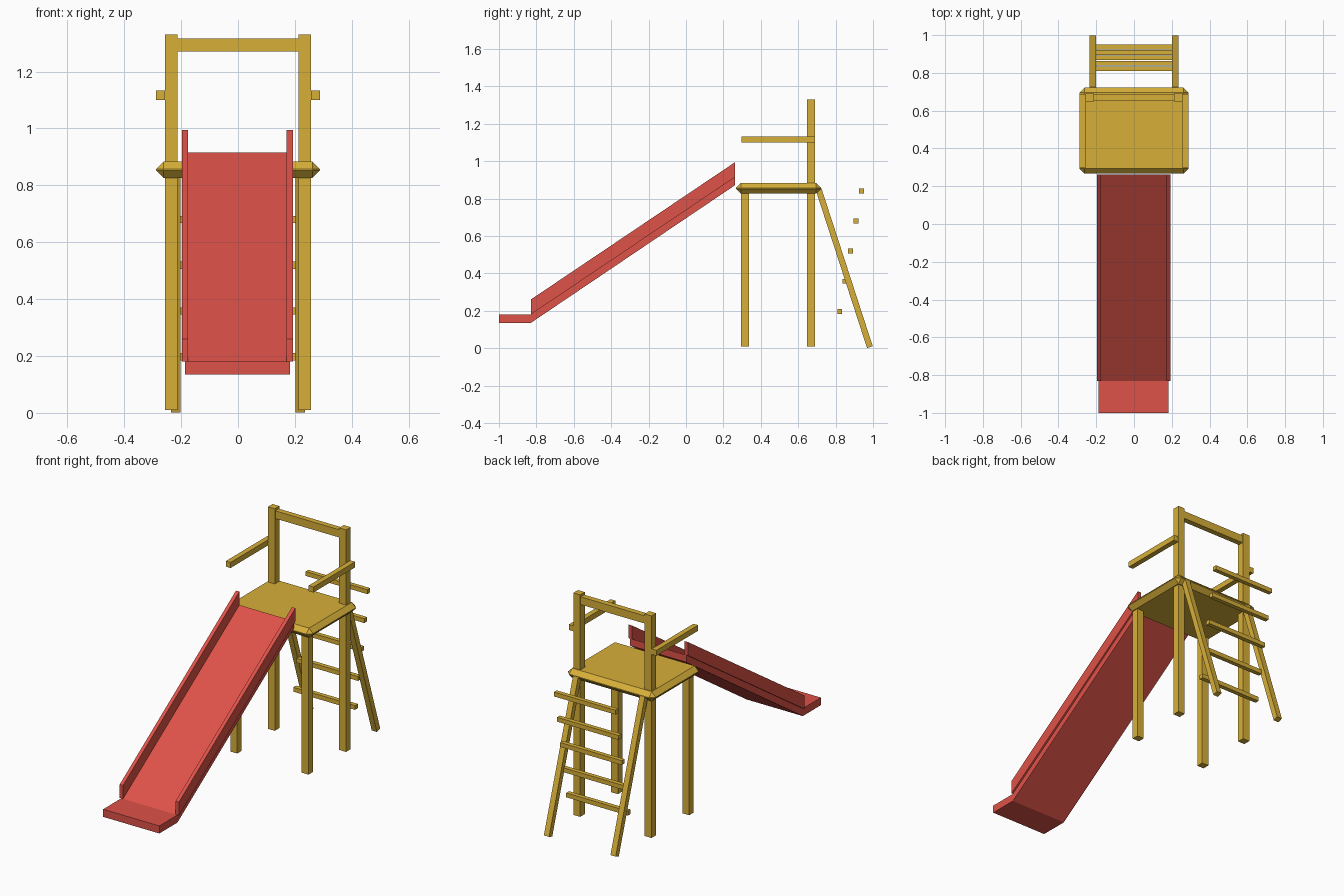
import bpy, bmesh
from mathutils import Vector

cube = bpy.data.objects.get("Cube")
if cube:
    bpy.data.objects.remove(cube, do_unlink=True)


def make_material(name, rgb):
    mat = bpy.data.materials.new(name)
    mat.use_nodes = True
    color = (*rgb, 1)
    mat.diffuse_color = color
    mat.node_tree.nodes["Principled BSDF"].inputs["Base Color"].default_value = color
    return mat


wood = make_material("yellow wood", (0.68, 0.43, 0.04))
red = make_material("red slide", (0.73, 0.085, 0.065))


def prism(name, profile, x0, x1, mat):
    """Extrude a (y, z) profile sideways from x0 to x1."""
    bm = bmesh.new()
    face = bm.faces.new([bm.verts.new((x0, y, z)) for y, z in profile])
    out = bmesh.ops.extrude_face_region(bm, geom=[face])
    moved = [g for g in out["geom"] if isinstance(g, bmesh.types.BMVert)]
    bmesh.ops.translate(bm, verts=moved, vec=(x1 - x0, 0, 0))
    bmesh.ops.recalc_face_normals(bm, faces=bm.faces[:])
    mesh = bpy.data.meshes.new(name)
    bm.to_mesh(mesh)
    bm.free()
    mesh.materials.append(mat)
    obj = bpy.data.objects.new(name, mesh)
    bpy.context.collection.objects.link(obj)
    return obj


def box(name, x0, x1, y0, y1, z0, z1, mat):
    return prism(name, [(y0, z0), (y1, z0), (y1, z1), (y0, z1)], x0, x1, mat)


def pair(name, profile, inner, outer, mat, center=0):
    """The same prism on the left and on the right."""
    prism("left_" + name, profile, center + inner, center + outer, mat)
    prism("right_" + name, profile, center - outer, center - inner, mat)


def rect(y0, y1, z0, z1):
    return [(y0, z0), (y1, z0), (y1, z1), (y0, z1)]


# Platform with chamfered edges
platform = box("platform", -0.288, 0.288, 0.267, 0.722, 0.826, 0.883, wood)
bevel = platform.modifiers.new("chamfer", "BEVEL")
bevel.width = 0.026
bevel.segments = 1

# Posts, top bar and arm rails
pair("front_post", rect(0.295, 0.337, 0.01, 0.85), 0.212, 0.257, wood)
pair("back_post", rect(0.648, 0.691, 0.01, 1.33), 0.212, 0.257, wood)
box("top_bar", -0.212, 0.212, 0.653, 0.686, 1.27, 1.316, wood)
pair("arm_rail", rect(0.297, 0.689, 1.1, 1.133), 0.257, 0.288, wood)

# Leaning ladder rails
foot, head = Vector((0.983, 0.006)), Vector((0.709, 0.85))
side = (head - foot).normalized().orthogonal() * 0.016
pair("ladder_rail", [foot - side, foot + side, head + side, head - side],
     0.202, 0.236, wood)

# Ladder rungs
for i in range(5):
    y, z = 0.822 + 0.029 * i, 0.197 + 0.161 * i
    box(f"ladder_rung_{i + 1}", -0.203, 0.203, y - 0.013, y + 0.013,
        z - 0.013, z + 0.013, wood)

# Slide bed with its flat run-out
prism("slide_bed", [(-1, 0.135), (-0.83, 0.135), (0.263, 0.872),
                    (0.263, 0.915), (-0.83, 0.18), (-1, 0.18)],
      -0.187, 0.183, red)

# Raised slide walls
pair("slide_wall", [(-0.83, 0.18), (0.263, 0.915), (0.263, 0.995), (-0.83, 0.26)],
     0.173, 0.195, red, center=-0.002)
